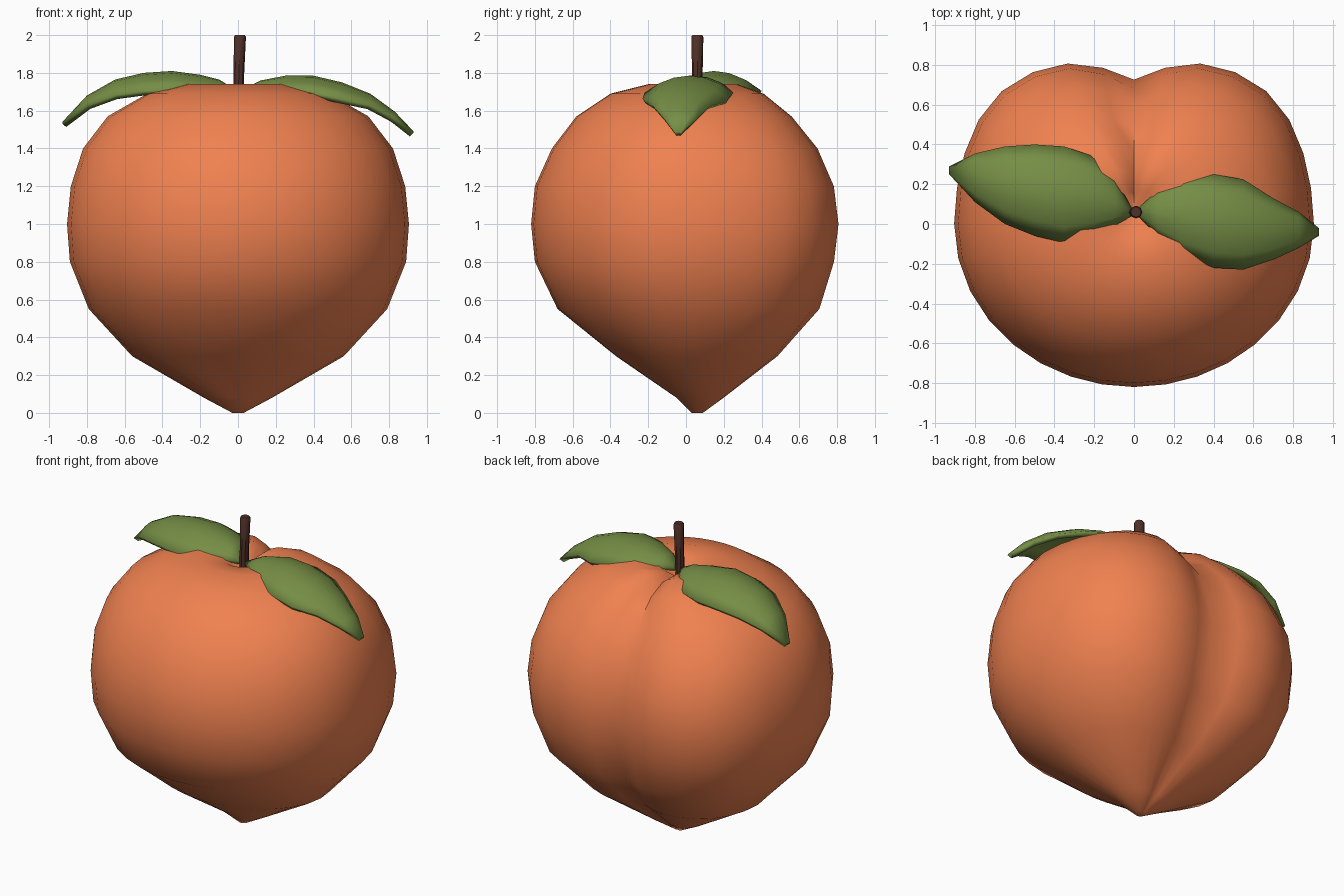
import bpy, bmesh
from math import sin, cos, pi, exp, radians
from mathutils import Vector

if "Cube" in bpy.data.objects:
    bpy.data.objects.remove(bpy.data.objects["Cube"])


def material(name, rgb):
    m = bpy.data.materials.new(name)
    m.diffuse_color = (*rgb, 1)
    m.use_nodes = True
    m.node_tree.nodes["Principled BSDF"].inputs["Base Color"].default_value = m.diffuse_color
    return m


def finish(name, bm, mat, angle):
    bmesh.ops.recalc_face_normals(bm, faces=bm.faces)
    mesh = bpy.data.meshes.new(name)
    bm.to_mesh(mesh)
    bm.free()
    mesh.materials.append(mat)
    ob = bpy.data.objects.new(name, mesh)
    bpy.context.collection.objects.link(ob)
    bpy.ops.object.select_all(action='DESELECT')
    ob.select_set(True)
    bpy.context.view_layer.objects.active = ob
    bpy.ops.object.shade_smooth_by_angle(angle=radians(angle))
    return ob


def skin(bm, rows, closed):
    for a, b in zip(rows, rows[1:]):
        n = len(a)
        for i in range(n if closed else n - 1):
            j = (i + 1) % n
            bm.faces.new((a[i], a[j], b[j], b[i]))


# Fruit: stacked rings (z, half width, front y, back y) with a cleft at the back
RINGS = [(0.0, .03, .03, .09), (.08, .18, -.05, .2), (.3, .56, -.37, .49),
         (.55, .79, -.68, .72), (.8, .89, -.80, .80), (1.0, .905, -.82, .825),
         (1.2, .885, -.80, .80), (1.4, .82, -.71, .71), (1.57, .69, -.58, .57),
         (1.69, .48, -.40, .42), (1.74, .28, -.20, .28), (1.72, .12, -.06, .17),
         (1.66, .03, .03, .09)]
SEGS = 32


def fruit():
    bm = bmesh.new()
    rows = []
    for z, rx, yf, yb in RINGS:
        cy, ry = (yf + yb) / 2, (yb - yf) / 2
        row = []
        for i in range(SEGS):
            t = 2 * pi * i / SEGS
            t = t if t <= pi else t - 2 * pi
            s, c = sin(t), cos(t)
            n = 2 + max(0, c)                       # squarer lobes at the back
            r = (abs(s / rx) ** n + abs(c / ry) ** n) ** (-1 / n)
            groove = exp(-(t / .2) ** 2)
            r *= 1 - (.12 if z < 1.1 else .15) * groove
            dz = .06 * groove if z > 1.5 and rx > .1 else 0
            row.append(bm.verts.new((r * s, cy + r * c, z - dz)))
        rows.append(row)
    skin(bm, rows, True)
    bm.faces.new(rows[0])
    bm.faces.new(rows[-1])
    return finish("fruit_body", bm, material("peach_skin", (.87, .22, .08)), 60)


# Leaf: arched strip through stations (x, low y, high y, midrib z)
def leaf(name, stations, drop, mat):
    bm = bmesh.new()
    rows = []
    wide = max(h - l for _, l, h, _ in stations)
    for x, lo, hi, z in stations:
        row = []
        for k in range(7):
            u = k / 3 - 1
            y = (lo + hi) / 2 + u * (hi - lo) / 2
            row.append(bm.verts.new((x, y, z - drop * u * u * (hi - lo) / wide)))
        rows.append(row)
    skin(bm, rows, False)
    ob = finish(name, bm, mat, 50)
    if ob.data.polygons[0].normal.z < 0:
        ob.data.flip_normals()
    mod = ob.modifiers.new("thickness", 'SOLIDIFY')
    mod.thickness = .03
    mod.offset = -1
    return ob


# Stem: slightly leaning tapered tube
def stem():
    bm = bmesh.new()
    rows = []
    for x, z, r in [(0, 1.62, .028), (.005, 1.8, .028), (.01, 1.99, .032), (.01, 2.0, .026)]:
        rows.append([bm.verts.new((x + r * cos(2 * pi * i / 8), .06 + r * sin(2 * pi * i / 8), z))
                     for i in range(8)])
    skin(bm, rows, True)
    bm.faces.new(rows[0])
    bm.faces.new(rows[-1])
    return finish("stem", bm, material("bark", (.08, .03, .02)), 40)


fruit()
stem()
green = material("leaf_green", (.18, .27, .06))
leaf("leaf_right", [(.02, .04, .08, 1.71), (.12, -.06, .17, 1.76), (.25, -.16, .25, 1.785),
                    (.4, -.22, .25, 1.785), (.55, -.23, .225, 1.75), (.7, -.18, .13, 1.69),
                    (.83, -.12, .06, 1.595), (.93, -.06, -.02, 1.49)], .09, green)
leaf("leaf_left", [(-.01, .04, .08, 1.71), (-.1, -.01, .24, 1.765), (-.2, -.06, .34, 1.79),
                   (-.35, -.095, .39, 1.81), (-.5, -.06, .4, 1.80), (-.65, .0, .39, 1.765),
                   (-.8, .11, .355, 1.68), (-.93, .25, .29, 1.54)], .10, green)
